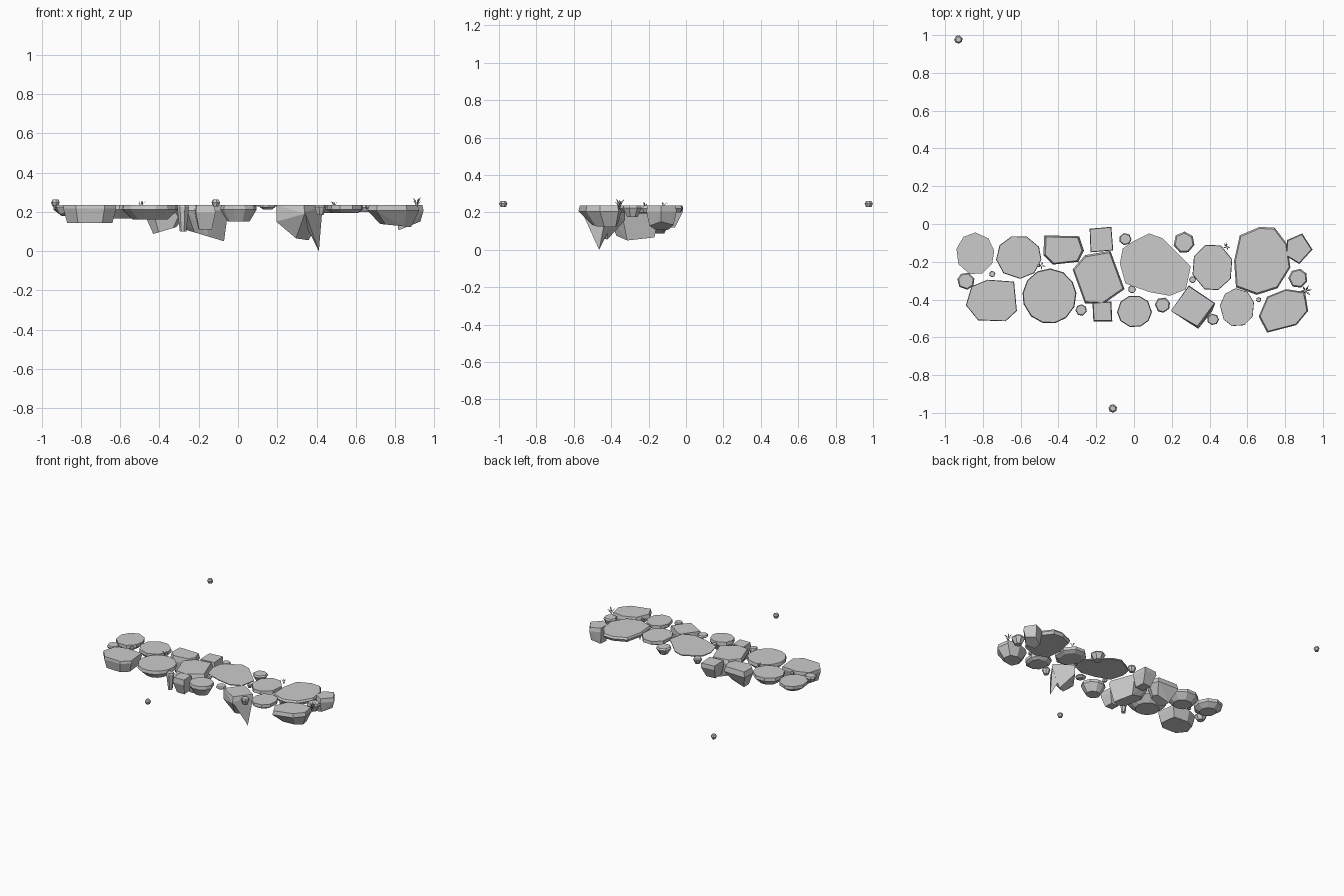
import bpy, bmesh, math, random
from mathutils import Vector

if "Cube" in bpy.data.objects:
    bpy.data.objects.remove(bpy.data.objects["Cube"])

random.seed(4)
TOP = 0.236


def hull(name, pts):
    """Flat-shaded convex rock from a point cloud."""
    bm = bmesh.new()
    for p in pts:
        bm.verts.new(p)
    res = bmesh.ops.convex_hull(bm, input=bm.verts)
    junk = {g for g in res["geom_interior"] + res["geom_unused"]
            if isinstance(g, bmesh.types.BMVert) and g.is_valid}
    bmesh.ops.delete(bm, geom=list(junk), context='VERTS')
    bmesh.ops.dissolve_limit(bm, angle_limit=math.radians(4), verts=bm.verts, edges=bm.edges)
    bmesh.ops.recalc_face_normals(bm, faces=bm.faces)
    me = bpy.data.meshes.new(name)
    bm.to_mesh(me)
    bm.free()
    ob = bpy.data.objects.new(name, me)
    bpy.context.collection.objects.link(ob)
    return ob


def ngon(x0, x1, y0, y1, n, rot, jitter=0.1):
    """Irregular n-gon fitted to a bounding rectangle."""
    pts = []
    for i in range(n):
        a = math.radians(rot) + (i + random.uniform(-jitter, jitter)) * math.tau / n
        pts.append((math.cos(a), math.sin(a)))
    xs, ys = [p[0] for p in pts], [p[1] for p in pts]
    return [(x0 + (x - min(xs)) / (max(xs) - min(xs)) * (x1 - x0),
             y0 + (y - min(ys)) / (max(ys) - min(ys)) * (y1 - y0)) for x, y in pts]


def stone(name, outline, bottom, taper=0.6, inset=0.95, rim=0.025, shift=(0, 0), tilt=0.0, top=TOP):
    """Paving stone: inset flat top, full-width rim, tapered tilted underside."""
    cx = sum(p[0] for p in outline) / len(outline)
    cy = sum(p[1] for p in outline) / len(outline)
    pts = []
    for x, y in outline:
        dx, dy = x - cx, y - cy
        pts.append((cx + dx * inset, cy + dy * inset, top))
        pts.append((x, y, top - rim))
        pts.append((cx + dx * taper + shift[0], cy + dy * taper + shift[1], bottom + tilt * dx * taper))
    return hull(name, pts)


# round-ish paving stones: x0, x1, y0, y1, sides, rotation, bottom z, taper, inset
ROUND = [
    (-0.94, -0.74, -0.265, -0.045, 9, 10, 0.18, 0.6, 1.0),
    (-0.73, -0.49, -0.29, -0.065, 9, 30, 0.165, 0.6, 0.98),
    (-0.59, -0.305, -0.525, -0.235, 13, 5, 0.16, 0.62, 0.97),
    (-0.09, 0.095, -0.545, -0.38, 10, 0, 0.15, 0.6, 0.96),
    (0.31, 0.52, -0.35, -0.11, 8, 20, 0.195, 0.75, 0.98),
    (0.455, 0.635, -0.54, -0.34, 9, 15, 0.195, 0.75, 0.99),
]
for i, (x0, x1, y0, y1, n, r, b, t, s) in enumerate(ROUND):
    stone(f"round_stone_{i + 1}", ngon(x0, x1, y0, y1, n, r), b, t, s)

# wide thin slabs
stone("centre_slab", [(.08, -.05), (.15, -.075), (.22, -.14), (.3, -.225), (.275, -.345), (.19, -.38),
                      (.08, -.36), (-.045, -.315), (-.075, -.21), (-.06, -.13), (-.01, -.095)],
      0.226, 0.97, 1.0, 0.006)
stone("large_slab", [(.56, -.06), (.665, -.015), (.745, -.02), (.81, -.105), (.828, -.23), (.76, -.34),
                     (.65, -.375), (.54, -.335), (.53, -.195)], 0.2, 0.93, 0.95, 0.015)

# angular paving blocks
stone("left_front_block", [(-.86, -.33), (-.775, -.295), (-.635, -.305), (-.62, -.46), (-.68, -.515),
                           (-.825, -.51), (-.89, -.43)], 0.142, 0.85, 0.98, 0.02)
stone("left_back_block", [(-.475, -.06), (-.29, -.065), (-.265, -.14), (-.295, -.2), (-.43, -.215), (-.48, -.165)],
      0.105, 0.55, 0.9, 0.04, (0, -0.02), 0.3)
stone("deep_block", [(-.26, -.165), (-.125, -.142), (-.05, -.345), (-.165, -.425), (-.26, -.42), (-.325, -.24)],
      0.082, 0.72, 0.93, 0.03, (0.02, 0.015), -0.3)
stone("back_square_block", [(-.235, -.025), (-.12, -.015), (-.11, -.14), (-.23, -.15)], 0.12, 0.65, 0.96, 0.03, (0, -0.02))
stone("front_square_block", [(-.22, -.415), (-.12, -.41), (-.115, -.515), (-.215, -.515)], 0.11, 0.65, 0.92, 0.04, (0.0, 0.01))
stone("right_front_block", [(.705, -.385), (.805, -.345), (.905, -.36), (.922, -.46), (.86, -.535), (.705, -.575), (.66, -.49)],
      0.13, 0.6, 0.94, 0.03, (0.01, 0.02), -0.1)
stone("right_end_block", [(.81, -.085), (.89, -.05), (.945, -.135), (.875, -.212), (.805, -.17)],
      0.125, 0.8, 0.92, 0.03, (0, 0), 0.4)

# pointed block with a hanging shard
stone_top = [(.29, -.33), (.425, -.42), (.335, -.54), (.195, -.46)]
hull("pointed_block", [(x, y, TOP) for x, y in stone_top] + [(x, y, 0.15) for x, y in stone_top[3:]] +
     [(.43, -.42, .2), (.34, -.555, .19), (.29, -.325, .16), (.235, -.43, .12), (.295, -.46, .065), (.36, -.42, .055)])
hull("hanging_shard", [(.34, -.555, .2), (.43, -.42, .22), (.35, -.38, .17), (.335, -.47, .15), (.412, -.465, 0.0)])

# pebbles between the stones: x, y, radius, bottom z
PEBBLES = [(-.045, -.08, .032, .19), (.265, -.095, .055, .18), (.867, -.287, .05, .175), (-.89, -.303, .045, .19),
           (-.75, -.265, .016, .215), (-.01, -.345, .02, .21), (-.28, -.455, .03, .1), (.15, -.43, .04, .212),
           (.31, -.295, .018, .21), (.42, -.505, .03, .185), (.66, -.4, .013, .215)]
for i, (x, y, r, b) in enumerate(PEBBLES):
    stone(f"pebble_{i + 1}", ngon(x - r, x + r, y - r, y + r, 7, 40 * i), b, 0.55, 0.85, 0.012)

# two loose pebbles lying away from the path
for i, (x, y) in enumerate([(-.93, .977), (-.113, -.977)]):
    r = 0.022
    stone(f"loose_pebble_{i + 1}", ngon(x - r, x + r, y - r, y + r, 7, 20), 0.228, 0.65, 0.65, 0.015, top=0.262)


def tuft(name, x, y, size, count):
    """Small weed of bent, pointed leaf blades."""
    bm = bmesh.new()
    for k in range(count):
        a = math.tau * k / count + random.uniform(-.3, .3)
        d, s = Vector((math.cos(a), math.sin(a), 0)), Vector((-math.sin(a), math.cos(a), 0))
        base = Vector((x, y, 0.215))
        h = size * random.uniform(0.9, 1.5)
        mid = base + d * size * 0.4 + Vector((0, 0, h * 0.8))
        tip = base + d * size * 0.8 + Vector((0, 0, h))
        w = size * 0.13
        b0, m0, m1, t = [bm.verts.new(p) for p in (base, mid - s * w, mid + s * w, tip)]
        bm.faces.new((b0, m0, m1))
        bm.faces.new((m0, t, m1))
    me = bpy.data.meshes.new(name)
    bm.to_mesh(me)
    bm.free()
    bpy.context.collection.objects.link(bpy.data.objects.new(name, me))


# weeds in the gaps
tuft("weed_right", .91, -.355, 0.04, 6)
tuft("weed_back", .49, -.12, 0.027, 5)
tuft("weed_left", -.49, -.22, 0.03, 5)
